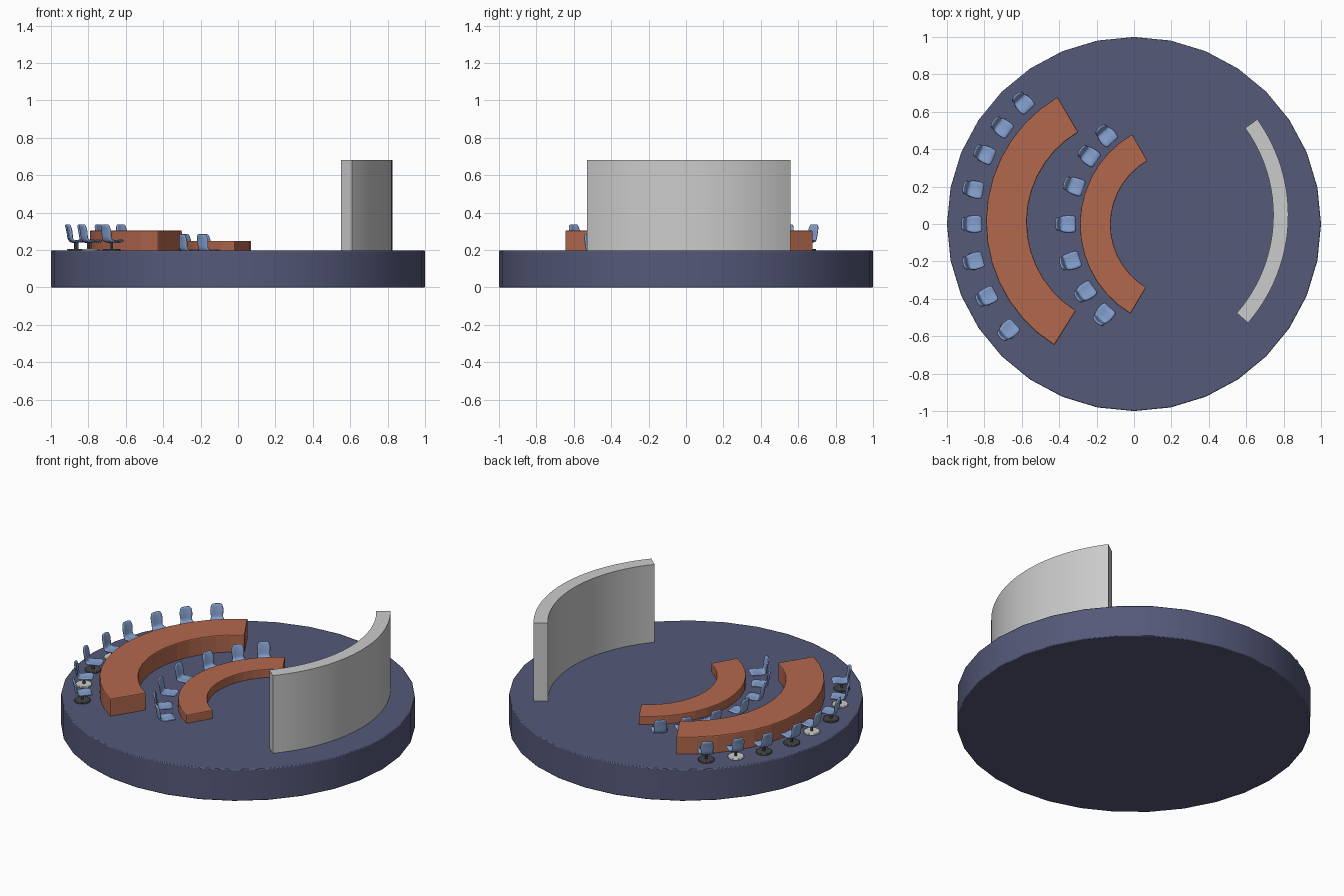
import bpy, bmesh, math
from mathutils import Matrix

if "Cube" in bpy.data.objects:
    bpy.data.objects.remove(bpy.data.objects["Cube"])

FLOOR = 0.197


def material(name, rgb):
    m = bpy.data.materials.new(name)
    m.diffuse_color = (*rgb, 1)
    m.use_nodes = True
    m.node_tree.nodes["Principled BSDF"].inputs["Base Color"].default_value = m.diffuse_color
    return m


navy = material("navy", (0.09, 0.10, 0.19))
wood = material("wood", (0.45, 0.14, 0.075))
blue = material("chair_blue", (0.24, 0.36, 0.64))
dark = material("dark_metal", (0.06, 0.06, 0.065))


def finish(name, bm, mat=None, smooth=None):
    bmesh.ops.recalc_face_normals(bm, faces=bm.faces)
    me = bpy.data.meshes.new(name)
    bm.to_mesh(me)
    bm.free()
    ob = bpy.data.objects.new(name, me)
    bpy.context.collection.objects.link(ob)
    if mat:
        me.materials.append(mat)
    if smooth:
        bpy.ops.object.select_all(action='DESELECT')
        ob.select_set(True)
        bpy.context.view_layer.objects.active = ob
        bpy.ops.object.shade_smooth_by_angle(angle=math.radians(smooth))
    return ob


def add_bevel(ob, width, segments=2):
    b = ob.modifiers.new("bevel", 'BEVEL')
    b.width, b.segments = width, segments
    b.limit_method, b.angle_limit = 'ANGLE', math.radians(40)


def cylinder(bm, radius, z0, z1, sides):
    bmesh.ops.create_cone(bm, cap_ends=True, segments=sides, radius1=radius,
                          radius2=radius, depth=z1 - z0,
                          matrix=Matrix.Translation((0, 0, (z0 + z1) / 2)))


def arc_block(name, centre, r_in, r_out, a0, a1, z0, z1, n, mat=None, smooth=None):
    """Curved bar with a rectangular section swept from angle a0 to a1."""
    bm = bmesh.new()
    rings = []
    for i in range(n + 1):
        a = math.radians(a0 + (a1 - a0) * i / n)
        rings.append([bm.verts.new((centre[0] + r * math.cos(a),
                                    centre[1] + r * math.sin(a), z))
                      for r, z in ((r_in, z0), (r_out, z0), (r_out, z1), (r_in, z1))])
    for p, q in zip(rings, rings[1:]):
        for k in range(4):
            bm.faces.new((p[k], p[(k + 1) % 4], q[(k + 1) % 4], q[k]))
    bm.faces.new(rings[0])
    bm.faces.new(rings[-1])
    return finish(name, bm, mat, smooth)


# Round platform
bm = bmesh.new()
cylinder(bm, 1.0, 0, FLOOR, 32)
add_bevel(finish("platform", bm, navy, 30), 0.005)

# Two curved desks and the curved screen wall
BACK_C, FRONT_C = (-0.015, 0.01), (0.267, -0.003)
add_bevel(arc_block("back_desk", BACK_C, 0.558, 0.776, 120.5, 238,
                    FLOOR - 0.01, 0.305, 14, wood), 0.006)
add_bevel(arc_block("front_desk", FRONT_C, 0.392, 0.556, 119.8, 239,
                    FLOOR - 0.01, 0.249, 14, wood), 0.005)
arc_block("screen_wall", (-0.052, 0.047), 0.797, 0.877, -41, 35.8,
          FLOOR - 0.01, 0.682, 24, None, 30)

# Chair shell stations from seat lip to top of back: x, z, half width
SHELL = [(0.054, 0.240, 0.040), (0.044, 0.250, 0.047), (0.0, 0.244, 0.048),
         (-0.026, 0.243, 0.041), (-0.038, 0.258, 0.034), (-0.041, 0.280, 0.037),
         (-0.044, 0.302, 0.040), (-0.050, 0.326, 0.035), (-0.053, 0.338, 0.027)]


def shell_mesh():
    bm = bmesh.new()
    rows = []
    for i, (x, z, w) in enumerate(SHELL):
        back = min(1, max(0, (i - 2) / 3))
        row = []
        for j in range(5):
            t = j / 2 - 1
            dish = 0.006 * t * t
            row.append(bm.verts.new((x + dish * back, w * t, z + dish * (1 - back))))
        rows.append(row)
    for p, q in zip(rows, rows[1:]):
        for j in range(4):
            bm.faces.new((p[j], p[j + 1], q[j + 1], q[j]))
    return finish("chair_shell", bm, blue, 180)


def chair(label, x, y, dz, centre, base_mat):
    turn = Matrix.Translation((x, y, dz)) @ Matrix.Rotation(
        math.atan2(centre[1] - y, centre[0] - x), 4, 'Z')
    shell = shell_mesh()
    shell.name = label + "_shell"
    shell.matrix_world = turn
    s = shell.modifiers.new("thickness", 'SOLIDIFY')
    s.thickness, s.offset = 0.012, 0
    shell.modifiers.new("round", 'SUBSURF').levels = 1
    shell.modifiers["round"].render_levels = 1
    # Post under the seat
    bm = bmesh.new()
    cylinder(bm, 0.008, 0.205, 0.241, 12)
    finish(label + "_post", bm, dark, 30).matrix_world = turn
    # Round foot
    bm = bmesh.new()
    cylinder(bm, 0.046, 0.195, 0.207, 24)
    foot = finish(label + "_foot", bm, base_mat, 30)
    add_bevel(foot, 0.003)
    foot.matrix_world = turn


# Back row of chairs, with mixed dark and pale feet
BACK = [(-0.595, 0.65), (-0.708, 0.52), (-0.80, 0.375), (-0.86, 0.187),
        (-0.868, 0.0), (-0.86, -0.2), (-0.79, -0.39), (-0.675, -0.57)]
for i, (x, y) in enumerate(BACK):
    chair(f"back_chair_{i + 1}", x, y, 0, BACK_C, None if i in (1, 4, 6) else dark)

# Front row sits lower, its feet sunk in the floor
FRONT = [(-0.15, 0.475), (-0.243, 0.367), (-0.322, 0.205), (-0.366, 0.0),
         (-0.342, -0.2), (-0.263, -0.365), (-0.163, -0.487)]
for i, (x, y) in enumerate(FRONT):
    chair(f"front_chair_{i + 1}", x, y, -0.052, FRONT_C, dark)
